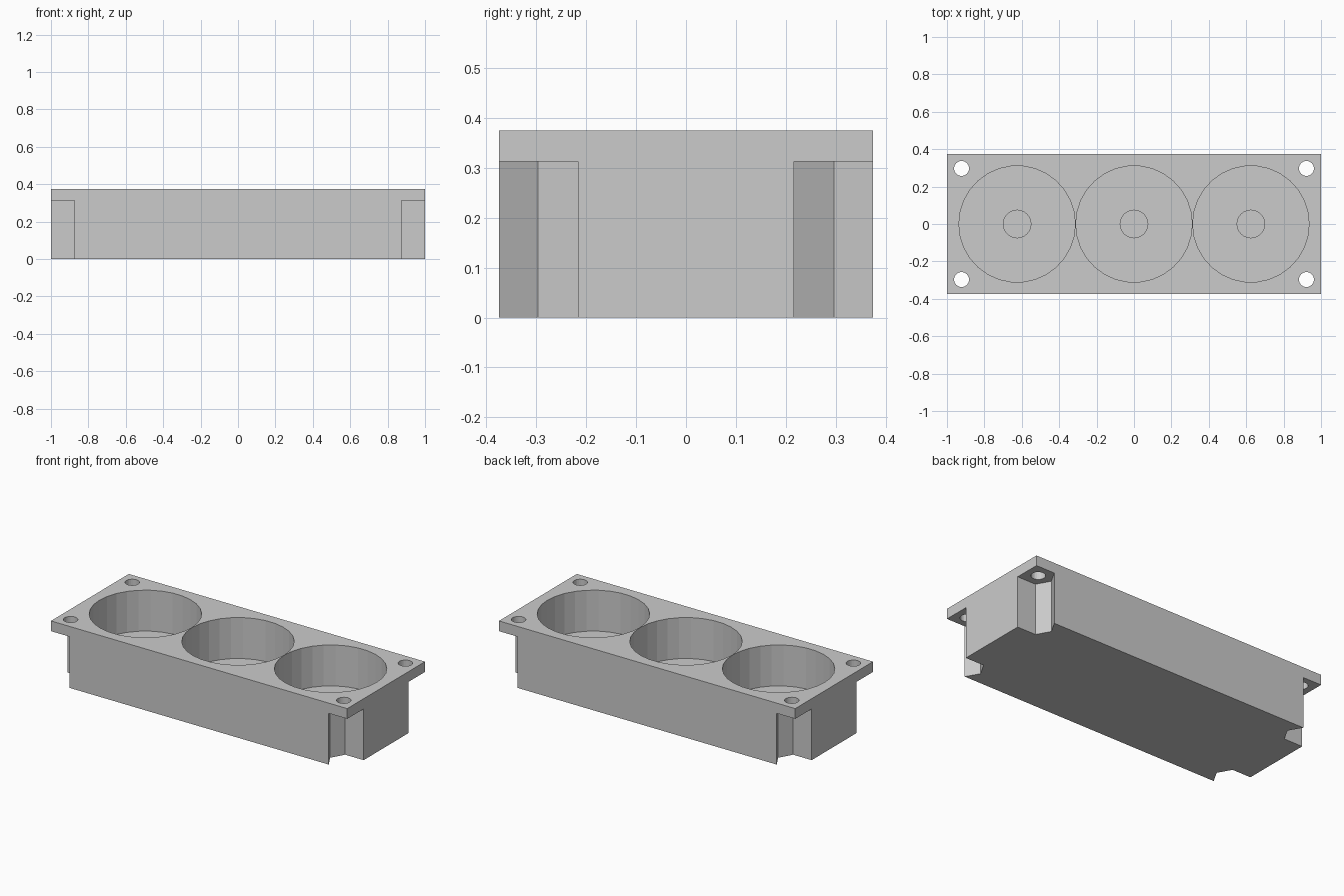
import bpy, bmesh
from math import cos, sin, pi

if "Cube" in bpy.data.objects:
    bpy.data.objects.remove(bpy.data.objects["Cube"])


def prism(name, points, z0, z1):
    """Extrude a flat xy outline from z0 to z1."""
    bm = bmesh.new()
    low = [bm.verts.new((x, y, z0)) for x, y in points]
    high = [bm.verts.new((x, y, z1)) for x, y in points]
    n = len(points)
    bm.faces.new(low[::-1])
    bm.faces.new(high)
    for i in range(n):
        j = (i + 1) % n
        bm.faces.new((low[i], low[j], high[j], high[i]))
    bmesh.ops.recalc_face_normals(bm, faces=bm.faces)
    mesh = bpy.data.meshes.new(name)
    bm.to_mesh(mesh)
    bm.free()
    obj = bpy.data.objects.new(name, mesh)
    bpy.context.collection.objects.link(obj)
    return obj


def circle(cx, cy, r, n):
    return [(cx + r * cos(2 * pi * i / n), cy + r * sin(2 * pi * i / n)) for i in range(n)]


def cut(target, cutter):
    """Subtract the cutter, apply, and delete it."""
    cutter.hide_render = True
    mod = target.modifiers.new("cut", "BOOLEAN")
    mod.operation = "DIFFERENCE"
    mod.solver = "EXACT"
    mod.object = cutter
    bpy.context.view_layer.objects.active = target
    bpy.ops.object.modifier_apply(modifier=mod.name)
    bpy.data.objects.remove(cutter)


L, W, H = 1.0, 0.375, 0.375
FLANGE = 0.3125            # underside of the corner flanges
HX, HY = 0.922, 0.297      # screw hole centre

# Solid block
holder = prism("three_cup_holder", [(-L, -W), (L, -W), (L, W), (-L, W)], 0, H)

# Round pockets with a small recess in each floor
for cx in (-0.625, 0, 0.625):
    cut(holder, prism("pocket_cutter", circle(cx, 0, 0.311, 30), 0.125, H + 0.1))
    cut(holder, prism("recess_cutter", circle(cx, 0, 0.074, 24), 0.0625, 0.2))

# Corner nut notches (half hexagon, open to the outside) and screw holes
notch = [(1.1, 0.217), (0.875, 0.217), (0.83, HY), (0.875, 0.375), (0.875, 0.5), (1.1, 0.5)]
for sx in (-1, 1):
    for sy in (-1, 1):
        cut(holder, prism("notch_cutter", [(sx * x, sy * y) for x, y in notch], -0.1, FLANGE))
        cut(holder, prism("screw_cutter", circle(sx * HX, sy * HY, 0.04, 24), 0.2, H + 0.1))
